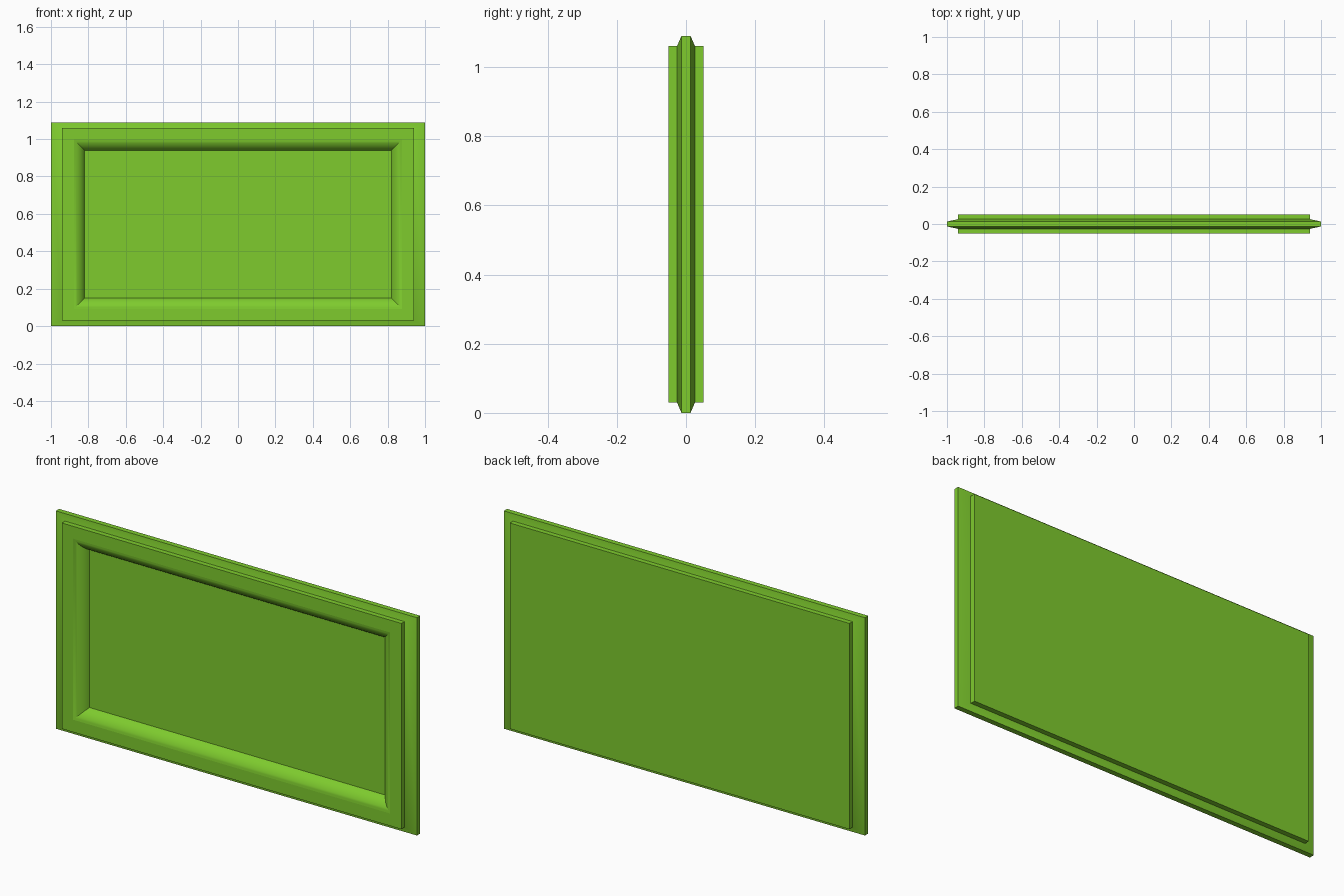
import bpy, bmesh, math

cube = bpy.data.objects.get("Cube")
if cube:
    bpy.data.objects.remove(cube, do_unlink=True)

# Single flat colour
green = bpy.data.materials.new("bright_green")
green.use_nodes = True
colour = (0.21, 0.60, 0.027, 1)
green.diffuse_color = colour
bsdf = green.node_tree.nodes["Principled BSDF"]
bsdf.inputs["Base Color"].default_value = colour
bsdf.inputs["Roughness"].default_value = 0.6

CENTRE_Z = 0.545
FRONT = -0.051


def loft_rectangles(name, rings):
    """Bridge concentric rectangles (half width, half height, y), capping both ends."""
    bm = bmesh.new()
    loops = [[bm.verts.new((sx * w, y, CENTRE_Z + sz * h))
              for sx, sz in ((-1, -1), (1, -1), (1, 1), (-1, 1))]
             for w, h, y in rings]
    for a, b in zip(loops, loops[1:]):
        for i in range(4):
            j = (i + 1) % 4
            bm.faces.new((a[i], a[j], b[j], b[i]))
    bm.faces.new(loops[0])
    bm.faces.new(loops[-1])
    bmesh.ops.recalc_face_normals(bm, faces=bm.faces)
    mesh = bpy.data.meshes.new(name)
    bm.to_mesh(mesh)
    bm.free()
    mesh.materials.append(green)
    obj = bpy.data.objects.new(name, mesh)
    bpy.context.collection.objects.link(obj)
    return obj


# Raised back, tapered flange around the rim, raised front
rings = [(0.94, 0.515, -FRONT), (0.94, 0.515, 0.026),
         (1.0, 0.545, 0.013), (1.0, 0.545, -0.013),
         (0.94, 0.515, -0.026), (0.94, 0.515, FRONT)]

# Rounded-over edge rolling down into the recessed front field
start, end, steps = math.radians(12), math.radians(70), 8
width, depth = 0.058, 0.048
for k in range(steps + 1):
    a = start + (end - start) * k / steps
    inset = width * (math.sin(a) - math.sin(start)) / (math.sin(end) - math.sin(start))
    drop = depth * (math.cos(start) - math.cos(a)) / (math.cos(start) - math.cos(end))
    rings.append((0.878 - inset, 0.453 - inset, FRONT + drop))

panel = loft_rectangles("recessed_panel", rings)

# Smooth the rolled edge and flange, keep front and back faces flat
bpy.ops.object.select_all(action='DESELECT')
panel.select_set(True)
bpy.context.view_layer.objects.active = panel
bpy.ops.object.shade_smooth_by_angle(angle=math.radians(30))
for poly in panel.data.polygons:
    if abs(poly.normal.y) > 0.999:
        poly.use_smooth = False
